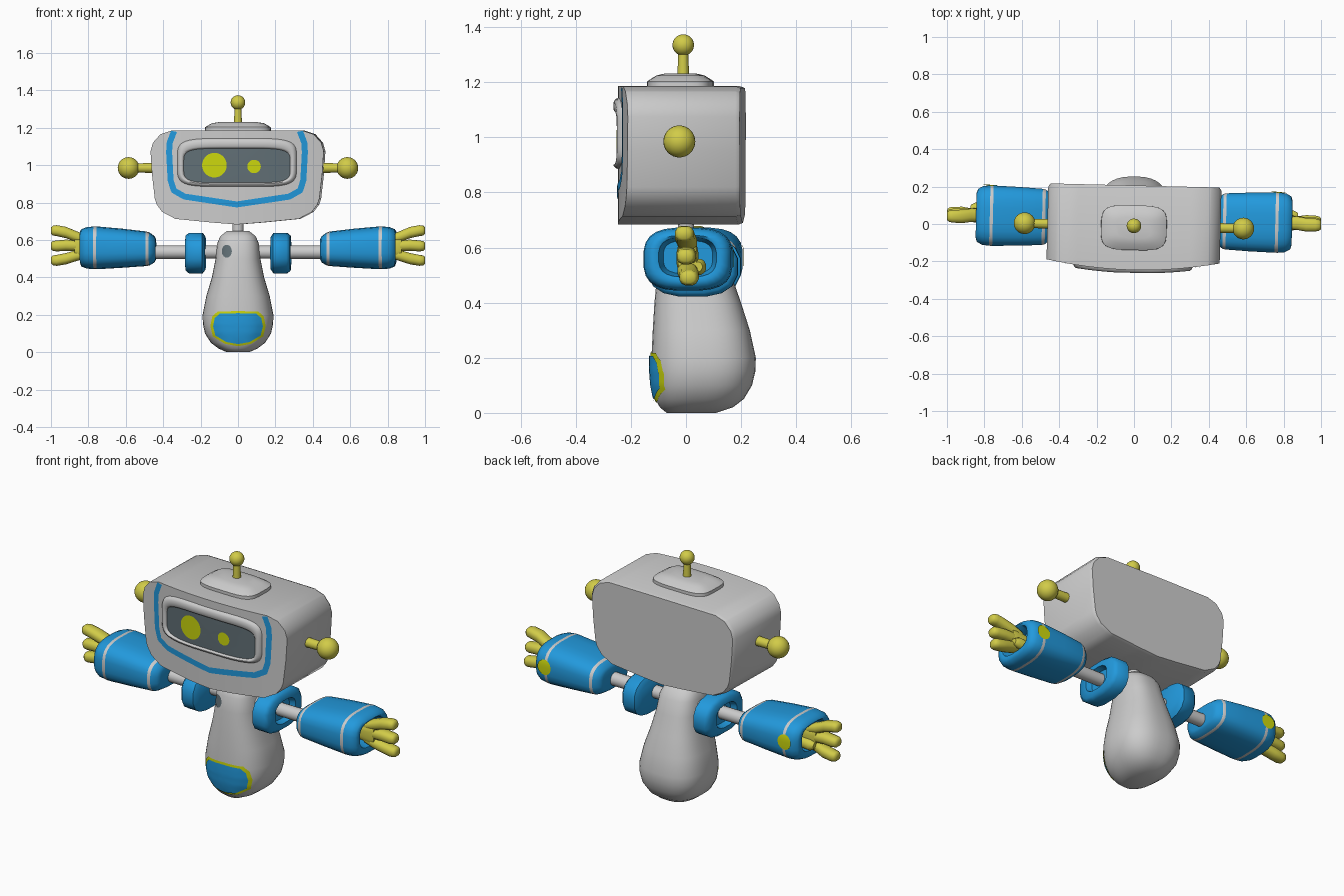
import bpy, bmesh, math
from mathutils import Matrix

if "Cube" in bpy.data.objects:
    bpy.data.objects.remove(bpy.data.objects["Cube"])

TURN = Matrix.Rotation(math.radians(-1.4), 4, 'Z')   # upper parts are turned slightly


def material(name, rgb):
    m = bpy.data.materials.new(name)
    m.diffuse_color = (*rgb, 1)
    m.use_nodes = True
    m.node_tree.nodes["Principled BSDF"].inputs["Base Color"].default_value = m.diffuse_color
    return m


GREY = material("light_grey", (0.60, 0.60, 0.60))
BLUE = material("blue", (0.016, 0.32, 0.72))
YELLOW = material("soft_yellow", (0.64, 0.60, 0.065))
LIME = material("lime", (0.60, 0.68, 0.004))
SLATE = material("slate", (0.12, 0.16, 0.18))


def finish(bm, name, mats, turn=True, angle=50, recalc=True):
    if recalc:
        bmesh.ops.recalc_face_normals(bm, faces=bm.faces)
    me = bpy.data.meshes.new(name)
    bm.to_mesh(me)
    bm.free()
    if turn:
        me.transform(TURN)
    for m in mats:
        me.materials.append(m)
    ob = bpy.data.objects.new(name, me)
    bpy.context.collection.objects.link(ob)
    bpy.ops.object.select_all(action='DESELECT')
    ob.select_set(True)
    bpy.context.view_layer.objects.active = ob
    bpy.ops.object.shade_smooth_by_angle(angle=math.radians(angle))
    return ob


def sup(cx, cy, a, b, n=32, e=2.0):
    """Superellipse outline."""
    pts = []
    for i in range(n):
        t = 2 * math.pi * (i + 0.5) / n
        c, s = math.cos(t), math.sin(t)
        pts.append((cx + a * math.copysign(abs(c) ** (2 / e), c),
                    cy + b * math.copysign(abs(s) ** (2 / e), s)))
    return pts


def loft(name, rings, mats, bands=(), turn=True, caps=True, closed=False, angle=50):
    """Skin a list of rings; bands lists segments that use the second material."""
    bm = bmesh.new()
    vs = [[bm.verts.new(p) for p in r] for r in rings]
    n = len(vs[0])
    pairs = list(zip(vs, vs[1:])) + ([(vs[-1], vs[0])] if closed else [])
    for k, (r0, r1) in enumerate(pairs):
        for i in range(n):
            j = (i + 1) % n
            f = bm.faces.new((r0[i], r0[j], r1[j], r1[i]))
            f.material_index = 1 if k in bands else 0
    if caps and not closed:
        bm.faces.new(vs[0])
        bm.faces.new(vs[-1])
    return finish(bm, name, mats, turn, angle)


def xloft(name, secs, mats, s=1, n=24, e=2.0, **kw):
    """Loft along x; sections are (x, y, z, half_y, half_z)."""
    return loft(name, [[(s * x, p, q) for p, q in sup(y, z, a, b, n, e)]
                       for x, y, z, a, b in secs], mats, **kw)


def zloft(name, secs, mats, n=32, e=2.0, **kw):
    """Loft along z; sections are (z, y, half_x, half_y)."""
    return loft(name, [[(p, q, z) for p, q in sup(0, y, a, b, n, e)]
                       for z, y, a, b in secs], mats, **kw)


def patch(name, outline, surf, mat, facing=-1, turn=True):
    """Thin painted plate draped over a surface y = surf(x, z)."""
    cx = sum(p[0] for p in outline) / len(outline)
    cz = sum(p[1] for p in outline) / len(outline)
    bm = bmesh.new()
    at = lambda x, z: bm.verts.new((x, surf(x, z), z))
    rings = [[at(cx + (x - cx) * t, cz + (z - cz) * t) for x, z in outline]
             for t in (1, .8, .6, .4, .2)]
    mid, n = at(cx, cz), len(outline)
    for i in range(n):
        j = (i + 1) % n
        for r0, r1 in zip(rings, rings[1:]):
            bm.faces.new((r0[i], r0[j], r1[j], r1[i]))
        bm.faces.new((rings[-1][i], rings[-1][j], mid))
    bm.normal_update()
    bmesh.ops.reverse_faces(bm, faces=[f for f in bm.faces if f.normal.y * facing < 0])
    return finish(bm, name, [mat], turn, recalc=False)


def dense(pts, k=4, closed=True):
    out = []
    for p, q in zip(pts, pts[1:] + pts[:1] if closed else pts[1:]):
        out += [(p[0] + (q[0] - p[0]) * i / k, p[1] + (q[1] - p[1]) * i / k) for i in range(k)]
    return out if closed else out + [pts[-1]]


def mirrored(half):
    return half + [(-x, z) for x, z in reversed(half) if x > 0]


def ball(name, co, r):
    bm = bmesh.new()
    bmesh.ops.create_uvsphere(bm, u_segments=24, v_segments=16, radius=r,
                              matrix=Matrix.Translation(co))
    finish(bm, name, [YELLOW])


# Body: pear shape, levels are (z, half width, front y, back y)
LEVELS = [(0, .06, -.07, .11), (.02, .105, -.095, .17), (.05, .145, -.112, .21),
          (.1, .177, -.122, .24), (.15, .188, -.126, .252), (.2, .19, -.126, .254),
          (.3, .17, -.121, .232), (.4, .14, -.115, .2), (.5, .12, -.105, .165),
          (.58, .112, -.095, .14), (.62, .095, -.075, .11), (.648, .06, -.04, .07)]
zloft("body", [(z, (f + b) / 2, w, (b - f) / 2) for z, w, f, b in LEVELS], [GREY],
      n=40, e=2.6, turn=False)
zloft("neck", [(.63, 0, .03, .03), (.71, 0, .03, .03)], [GREY])


def body_front(x, z, off=.004):
    for l0, l1 in zip(LEVELS, LEVELS[1:]):
        if z <= l1[0]:
            break
    t = (z - l0[0]) / (l1[0] - l0[0])
    w, f, b = (p + (q - p) * t for p, q in zip(l0[1:], l1[1:]))
    r = min(abs(x) / w, .97)
    return (f + b) / 2 - (b - f) / 2 * (1 - r ** 2.6) ** (1 / 2.6) - off


# Belly panel with its rim, and the chest dot
belly = mirrored([(0, .22), (.11, .217), (.138, .19), (.148, .14), (.135, .085), (.07, .045), (0, .032)])
patch("belly_rim", dense(belly), body_front, LIME, turn=False)
inner = [(x * .9, .125 + (z - .125) * .88) for x, z in belly]
patch("belly_panel", dense(inner), lambda x, z: body_front(x, z, .008), BLUE, turn=False)
patch("chest_dot", sup(-.06, .54, .027, .034), body_front, SLATE, turn=False)


# Head: extruded profile with a front that bulges across x
def head_front(x, off=0):
    return -.2 - .046 * max(0, 1 - (x / .46) ** 2) - off


half = [(0, 1.186), (.35, 1.185), (.41, 1.165), (.45, 1.12), (.463, 1.075), (.455, .95), (.44, .82),
        (.43, .79), (.40, .75), (.33, .713), (.13, .693), (0, .683)]
bm = bmesh.new()
outline = mirrored(half)
front = [bm.verts.new((x, -.2, z)) for x, z in outline]
back = [bm.verts.new((x, .19, z)) for x, z in outline]
rear = [bm.verts.new((x * .975, .206, .935 + (z - .935) * .975)) for x, z in outline]
for i in range(len(outline)):
    j = (i + 1) % len(outline)
    bm.faces.new((front[i], front[j], back[j], back[i]))
    bm.faces.new((back[i], back[j], rear[j], rear[i]))
bm.faces.new(front)
bm.faces.new(rear)
for i in range(-8, 9):
    bmesh.ops.bisect_plane(bm, geom=bm.verts[:] + bm.edges[:] + bm.faces[:], dist=1e-5,
                           plane_co=(i * .05, 0, 0), plane_no=(1, 0, 0))
for v in bm.verts:
    if v.co.y < -.19:
        v.co.y = head_front(v.co.x)
finish(bm, "head", [GREY])

# Blue U-shaped face stripe
path = [(.336, 1.183), (.36, 1.12), (.363, 1.07), (.355, .92), (.338, .865), (.28, .832), (0, .79)]
path = dense(path + [(-x, z) for x, z in reversed(path[:-1])], 6, False)
bm = bmesh.new()
edges = []
for i, (x, z) in enumerate(path):
    p, q = path[max(i - 1, 0)], path[min(i + 1, len(path) - 1)]
    dx, dz = q[0] - p[0], q[1] - p[1]
    l = math.hypot(dx, dz)
    edges.append([bm.verts.new((x - k * dz / l, head_front(x - k * dz / l, .004),
                                min(1.184, z + k * dx / l))) for k in (-.016, .016)])
for (a, b), (c, d) in zip(edges, edges[1:]):
    bm.faces.new((a, b, d, c))
bm.normal_update()
bmesh.ops.reverse_faces(bm, faces=[f for f in bm.faces if f.normal.y > 0])
finish(bm, "face_stripe", [BLUE], recalc=False)

# Visor frame, screen and eyes
frame = [(.32, .13, 1.014, -.002), (.315, .125, 1.014, .01), (.305, .115, 1.012, .017),
         (.295, .1, 1.0, .017), (.286, .093, .998, .01), (.284, .091, .998, -.002)]
loft("visor_frame", [[(x, head_front(x, o), z) for x, z in sup(0, cz, a, b, 56, 5)]
                     for a, b, cz, o in frame], [GREY], closed=True)
patch("screen", sup(0, .998, .288, .095, 56, 5), lambda x, z: head_front(x, .003), SLATE)
for name, x, z, r in (("large_eye", -.12, 1.0, .066), ("small_eye", .092, .993, .036)):
    patch(name, sup(x, z, r, r), lambda x, z: head_front(x, .007), LIME)

# Top cap and antennas
zloft("head_cap", [(1.17, -.02, .177, .12), (1.203, -.02, .175, .12), (1.224, -.02, .14, .088),
                   (1.232, -.02, .09, .055)], [GREY], e=4)
zloft("top_antenna", [(1.22, -.01, .022, .022), (1.31, -.01, .018, .018)], [YELLOW], n=16)
ball("top_antenna_ball", (0, -.01, 1.335), .039)

CY, CZ = .026, .558     # forearm axis


def arm_back(x, z):
    return CY + .162 * (1 - (abs(z - CZ) / .115) ** 3) ** (1 / 3) + .003


# Both sides: antenna, shoulder, arm, forearm, hand
for s, side in ((1, "right"), (-1, "left")):
    xloft(side + "_antenna", [(.43, -.01, .985, .027, .027), (.56, -.01, .985, .025, .025)],
          [YELLOW], s, n=16)
    ball(side + "_antenna_ball", (s * .585, -.01, .985), .058)
    xloft(side + "_shoulder", [(.175, .03, .53, .14, .088), (.19, .03, .53, .165, .11),
                               (.262, .03, .53, .165, .11), (.28, .03, .53, .145, .095),
                               (.283, .03, .53, .09, .065), (.25, .03, .53, .08, .055)],
          [BLUE], s, n=16, e=2.6)
    xloft(side + "_upper_arm", [(.08, .025, .535, .035, .035), (.48, .025, .535, .037, .037)],
          [GREY], s, n=16)
    xloft(side + "_forearm", [(.44, CY, .55, .10, .055), (.447, CY, .55, .125, .07),
                              (.475, CY, .552, .147, .089), (.492, CY, .553, .151, .093),
                              (.62, CY, .556, .158, .105), (.755, CY, CZ, .162, .115),
                              (.772, CY, CZ, .162, .115), (.81, CY, CZ, .158, .111),
                              (.838, CY, CZ, .142, .1), (.845, CY, .562, .12, .083),
                              (.84, CY, .565, .105, .072), (.77, CY, .565, .09, .06)],
          [BLUE, GREY], s, n=24, e=3, bands=(2, 5))
    patch(side + "_forearm_light", sup(s * .77, .57, .042, .042), arm_back, LIME, 1)
    xloft(side + "_palm", [(.76, CY, .562, .035, .045), (.85, CY, .562, .04, .06),
                           (.875, CY, .565, .034, .062)], [YELLOW], s, n=16, e=3)
    for name, y, z0, z1, z2 in (("upper", .018, .60, .64, .65), ("middle", .024, .567, .572, .568),
                                ("lower", .034, .53, .50, .491)):
        xloft(f"{side}_{name}_finger", [(.81, CY, z0, .034, .026), (.87, CY, (z0 + z1) / 2, .037, .03),
                                        (.92, y, z1, .037, .031), (.97, y, z2, .035, .03),
                                        (.99, y, z2, .031, .027), (1.0, y, z2, .022, .018)],
              [YELLOW], s, n=12, e=2.4)
    xloft(side + "_thumb", [(.78, .06, .53, .025, .03), (.85, .068, .53, .027, .03),
                            (.875, .066, .53, .015, .018)], [YELLOW], s, n=12)
